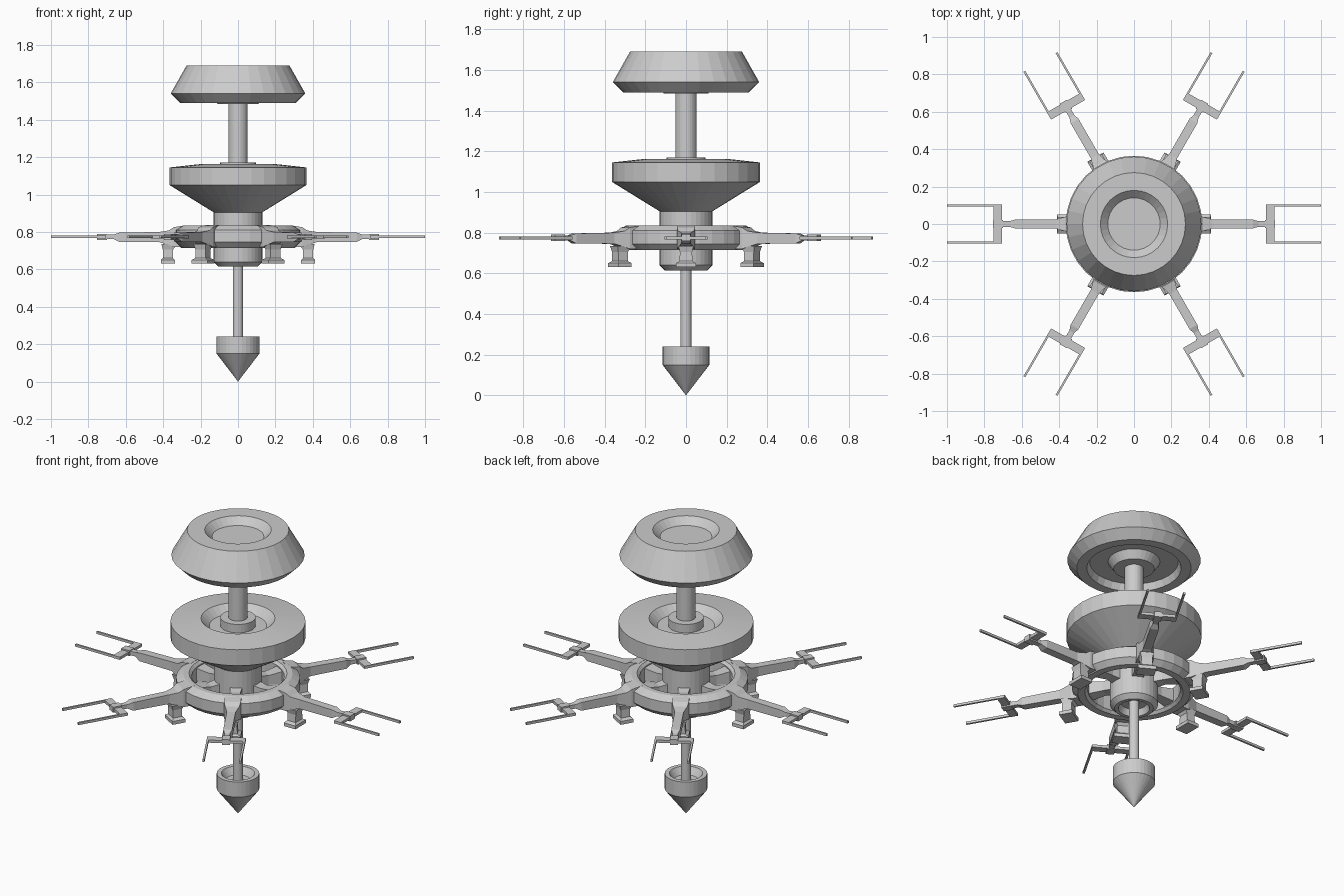
import bpy, bmesh, math
from mathutils import Matrix

cube = bpy.data.objects.get("Cube")
if cube:
    bpy.data.objects.remove(cube, do_unlink=True)

SEGMENTS = 32
ARMS = 6

grey = bpy.data.materials.new("plain grey")
grey.use_nodes = True
COLOUR = (0.6, 0.6, 0.6, 1)
grey.diffuse_color = COLOUR
grey.node_tree.nodes["Principled BSDF"].inputs["Base Color"].default_value = COLOUR


def finish(bm, name):
    bmesh.ops.recalc_face_normals(bm, faces=bm.faces)
    mesh = bpy.data.meshes.new(name)
    bm.to_mesh(mesh)
    bm.free()
    mesh.materials.append(grey)
    obj = bpy.data.objects.new(name, mesh)
    bpy.context.collection.objects.link(obj)
    return obj


def lathe(name, profile, closed=False):
    """Turn (radius, height) points round the z axis."""
    bm = bmesh.new()
    verts = [bm.verts.new((r, 0, z)) for r, z in profile]
    pairs = list(zip(verts, verts[1:]))
    if closed:
        pairs.append((verts[-1], verts[0]))
    edges = [bm.edges.new(p) for p in pairs]
    bmesh.ops.spin(bm, geom=verts + edges, cent=(0, 0, 0), axis=(0, 0, 1),
                   angle=math.tau, steps=SEGMENTS, use_merge=True)
    bmesh.ops.remove_doubles(bm, verts=bm.verts, dist=0.0005)
    return finish(bm, name)


def loft(bm, sections, upright=False):
    """Join rectangles (position, half width, low, high) along x, or along z if upright."""
    rings = []
    for p, w, lo, hi in sections:
        corners = [(-w, lo), (w, lo), (w, hi), (-w, hi)]
        rings.append([bm.verts.new((b, y, p) if upright else (p, y, b)) for y, b in corners])
    for a, b in zip(rings, rings[1:]):
        for i in range(4):
            j = (i + 1) % 4
            bm.faces.new((a[i], a[j], b[j], b[i]))
    bm.faces.new(rings[0])
    bm.faces.new(rings[-1])


def box(bm, x0, x1, y0, y1, z0, z1):
    size = Matrix.Diagonal((x1 - x0, y1 - y0, z1 - z0, 1))
    place = Matrix.Translation(((x0 + x1) / 2, (y0 + y1) / 2, (z0 + z1) / 2))
    bmesh.ops.create_cube(bm, size=1, matrix=place @ size)


# Central body, top to bottom
lathe("top_cap", [(0, 1.65), (0.14, 1.65), (0.18, 1.69), (0.275, 1.69), (0.36, 1.54),
                  (0.31, 1.49), (0.255, 1.49), (0.24, 1.53), (0.14, 1.53),
                  (0.11, 1.485), (0, 1.485)])
lathe("upper_shaft", [(0, 1.5), (0.052, 1.5), (0.052, 1.1), (0, 1.1)])
lathe("middle_disc", [(0, 1.17), (0.095, 1.17), (0.095, 1.12), (0.155, 1.12), (0.2, 1.163),
                      (0.365, 1.145), (0.365, 1.05), (0.13, 0.905), (0, 0.905)])
lathe("hub", [(0, 0.91), (0.13, 0.91), (0.13, 0.64), (0.105, 0.615), (0.085, 0.615),
              (0.07, 0.65), (0, 0.65)])
lathe("lower_shaft", [(0, 0.66), (0.028, 0.66), (0.028, 0.19), (0, 0.19)])
lathe("pointed_weight", [(0, 0.2), (0.065, 0.2), (0.09, 0.24), (0.115, 0.24),
                         (0.115, 0.15), (0, 0)])

# Ring that carries the arms
lathe("arm_ring", [(0.25, 0.82), (0.265, 0.835), (0.295, 0.835), (0.335, 0.81),
                   (0.335, 0.745), (0.305, 0.715), (0.265, 0.715), (0.25, 0.73)], closed=True)

# Arms, spokes, feet and forks, repeated round the ring
for n in range(ARMS):
    turn = Matrix.Rotation(math.tau * n / ARMS, 4, 'Z')

    bm = bmesh.new()
    loft(bm, [(0.11, 0.035, 0.74, 0.81), (0.17, 0.028, 0.745, 0.8), (0.26, 0.04, 0.735, 0.815)])
    finish(bm, f"spoke_{n + 1}").matrix_world = turn

    bm = bmesh.new()
    loft(bm, [(0.28, 0.045, 0.72, 0.836), (0.345, 0.045, 0.72, 0.825),
              (0.37, 0.038, 0.73, 0.808), (0.42, 0.024, 0.745, 0.8),
              (0.635, 0.024, 0.747, 0.796), (0.665, 0.015, 0.762, 0.786),
              (0.71, 0.015, 0.762, 0.786)])
    finish(bm, f"arm_{n + 1}").matrix_world = turn

    bm = bmesh.new()
    loft(bm, [(0.63, 0.05, 0.337, 0.413), (0.65, 0.05, 0.337, 0.413),
              (0.66, 0.032, 0.348, 0.402), (0.705, 0.03, 0.348, 0.402),
              (0.735, 0.038, 0.325, 0.41)], upright=True)
    finish(bm, f"foot_{n + 1}").matrix_world = turn

    bm = bmesh.new()
    box(bm, 0.705, 0.75, -0.105, 0.105, 0.766, 0.782)
    box(bm, 0.7, 0.755, -0.022, 0.022, 0.758, 0.79)
    for side in (-1, 1):
        inner, outer = sorted((side * 0.094, side * 0.105))
        box(bm, 0.74, 1.0, inner, outer, 0.767, 0.781)
    finish(bm, f"fork_{n + 1}").matrix_world = turn
